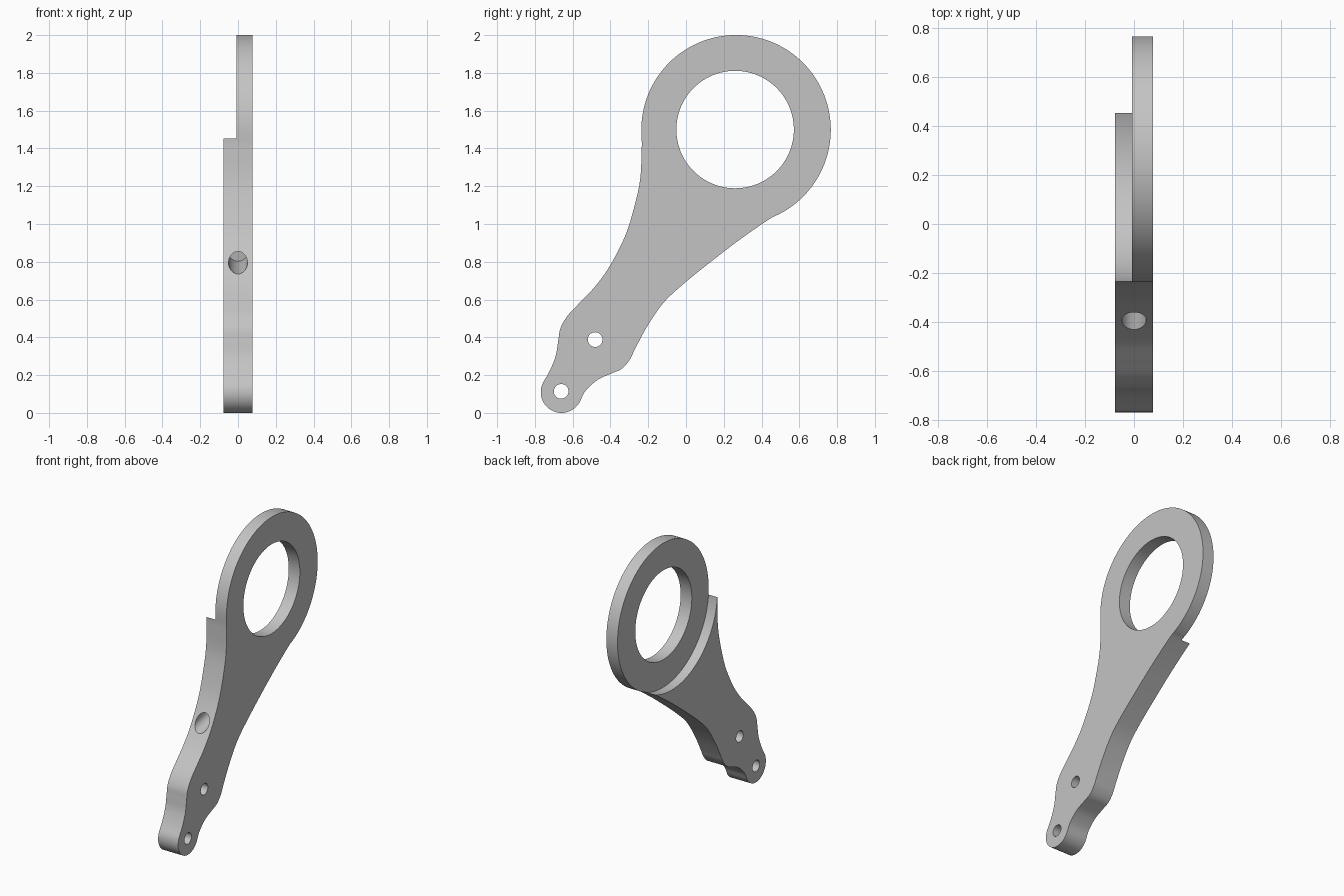
import bpy, bmesh
from math import sin, cos, radians
from mathutils import Vector, Matrix

cube = bpy.data.objects.get("Cube")
if cube:
    bpy.data.objects.remove(cube, do_unlink=True)

X_BACK, X_STEP, X_FRONT = -0.077, -0.009, 0.077
RING, RING_R, BORE_R = (0.265, 1.499), 0.5015, 0.311
TIP, TIP_R = (-0.659, 0.11), 0.11

metal = bpy.data.materials.new("plain grey")
metal.use_nodes = True
grey = (0.55, 0.55, 0.55, 1)
metal.diffuse_color = grey
metal.node_tree.nodes["Principled BSDF"].inputs["Base Color"].default_value = grey


def arc(centre, r, a0, a1, n):
    angles = [radians(a0 + (a1 - a0) * i / n) for i in range(n + 1)]
    return [Vector((centre[0] + r * cos(a), centre[1] + r * sin(a))) for a in angles]


def spline(points, steps=6):
    """Smooth curve through the points, without its two ends."""
    p = [Vector(q) for q in points]
    p = [2 * p[0] - p[1]] + p + [2 * p[-1] - p[-2]]
    out = []
    for a, b, c, d in zip(p, p[1:], p[2:], p[3:]):
        for i in range(steps):
            t = i / steps
            out.append(0.5 * (2 * b + (c - a) * t + (2 * a - 5 * b + 4 * c - d) * t ** 2
                              + (3 * b - a - 3 * c + d) * t ** 3))
    return out[1:]


def prism(name, outline, x0, x1):
    """Extrude a (y, z) outline along x."""
    bm = bmesh.new()
    face = bm.faces.new([bm.verts.new((x0, p[0], p[1])) for p in outline])
    ext = bmesh.ops.extrude_face_region(bm, geom=[face])["geom"]
    verts = [g for g in ext if isinstance(g, bmesh.types.BMVert)]
    bmesh.ops.translate(bm, verts=verts, vec=(x1 - x0, 0, 0))
    bmesh.ops.recalc_face_normals(bm, faces=bm.faces)
    mesh = bpy.data.meshes.new(name)
    bm.to_mesh(mesh)
    bm.free()
    obj = bpy.data.objects.new(name, mesh)
    bpy.context.collection.objects.link(obj)
    mesh.materials.append(metal)
    return obj


def disc(name, centre, r, x0, x1, n):
    return prism(name, arc(centre, r, 0, 360, n)[:-1], x0, x1)


# Arm outline: ring, left flank, rounded tip, right flank
ring_arc = arc(RING, RING_R, -63, 184, 96)
tip_arc = arc(TIP, TIP_R, 152, 331, 32)
left_flank = [(-0.2345, 1.40), (-0.243, 1.234), (-0.278, 1.075), (-0.325, 0.93),
              (-0.402, 0.78), (-0.479, 0.672), (-0.563, 0.583), (-0.627, 0.514),
              (-0.664, 0.45), (-0.676, 0.386), (-0.69, 0.302), (-0.722, 0.222)]
right_flank = [(-0.532, 0.116), (-0.468, 0.175), (-0.394, 0.209), (-0.341, 0.233),
               (-0.299, 0.28), (-0.267, 0.344), (-0.204, 0.46), (-0.119, 0.583),
               (-0.013, 0.683), (0.124, 0.794), (0.283, 0.916), (0.44, 1.025)]
outline = (ring_arc + spline([ring_arc[-1]] + left_flank + [tip_arc[0]])
           + tip_arc + spline([tip_arc[-1]] + right_flank + [ring_arc[0]]))
arm = prism("ring_arm", outline, X_BACK, X_FRONT)

# Cutters: thinned ring seat, main bore, two pin holes
cutters = [
    disc("ring_seat_cutter", RING, RING_R + 0.0007, X_BACK - 0.1, X_STEP, 180),
    disc("bore_cutter", (0.26, 1.5), BORE_R, -0.3, 0.3, 96),
    disc("upper_pin_cutter", (-0.481, 0.388), 0.039, -0.3, 0.3, 32),
    disc("tip_pin_cutter", (-0.661, 0.114), 0.039, -0.3, 0.3, 32),
]

# Blind hole slanting into the narrow edge
slant = disc("edge_hole_cutter", (0, 0), 0.05, -0.15, 0.25, 40)
direction = Matrix.Rotation(radians(13), 4, "X") @ Matrix.Rotation(radians(90), 4, "Z")
slant.data.transform(Matrix.Translation((0, -0.395, 0.795)) @ direction)
cutters.append(slant)

bpy.context.view_layer.objects.active = arm
arm.select_set(True)
for cutter in cutters:
    cutter.hide_render = True
    mod = arm.modifiers.new(cutter.name, "BOOLEAN")
    mod.operation, mod.solver, mod.object = "DIFFERENCE", "EXACT", cutter
    bpy.ops.object.modifier_apply(modifier=mod.name)
    bpy.data.objects.remove(cutter, do_unlink=True)

bpy.ops.object.shade_smooth_by_angle(angle=radians(30))
